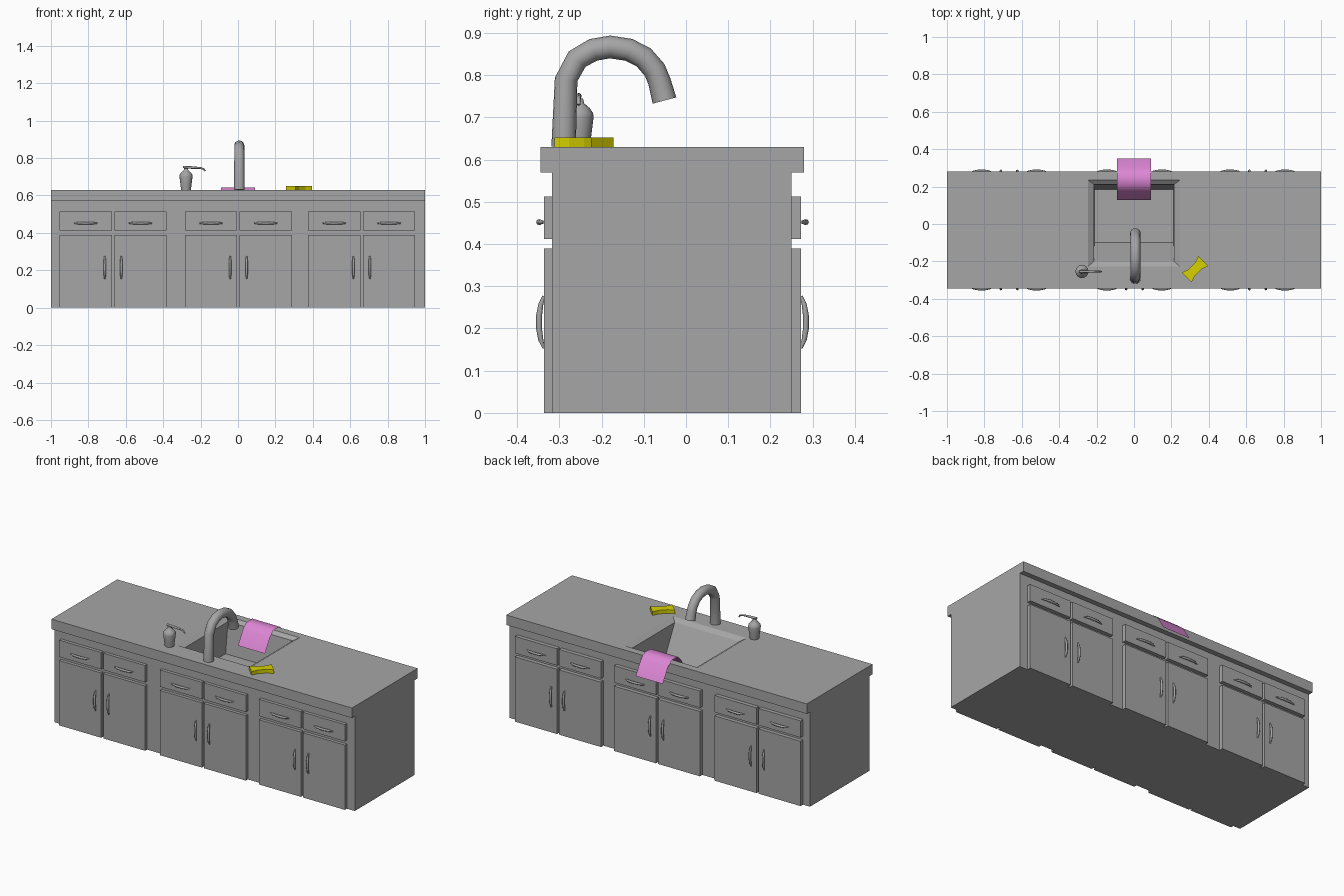
import bpy, bmesh, math
from mathutils import Vector, Matrix

if "Cube" in bpy.data.objects:
    bpy.data.objects.remove(bpy.data.objects["Cube"])


def material(name, rgb):
    m = bpy.data.materials.new(name)
    m.use_nodes = True
    m.diffuse_color = (*rgb, 1)
    m.node_tree.nodes["Principled BSDF"].inputs["Base Color"].default_value = (*rgb, 1)
    return m


GREY = material("grey", (0.38, 0.38, 0.38))
YELLOW = material("sponge yellow", (0.68, 0.64, 0.0))
PINK = material("towel pink", (0.72, 0.24, 0.66))


def finish(name, bm, mat=GREY, smooth=False, solid=True):
    if solid:
        bmesh.ops.recalc_face_normals(bm, faces=bm.faces)
    me = bpy.data.meshes.new(name)
    bm.to_mesh(me)
    bm.free()
    me.materials.append(mat)
    ob = bpy.data.objects.new(name, me)
    bpy.context.collection.objects.link(ob)
    if smooth:
        bpy.ops.object.select_all(action='DESELECT')
        ob.select_set(True)
        bpy.context.view_layer.objects.active = ob
        bpy.ops.object.shade_smooth_by_angle(angle=math.radians(50))
    return ob


def loft(loops, cap_first=True, cap_last=True):
    """Skin a list of equal-length closed loops of points."""
    bm = bmesh.new()
    rings = [[bm.verts.new(p) for p in loop] for loop in loops]
    n = len(rings[0])
    for a, b in zip(rings, rings[1:]):
        for i in range(n):
            j = (i + 1) % n
            bm.faces.new((a[i], a[j], b[j], b[i]))
    if cap_first:
        bm.faces.new(rings[0][::-1])
    if cap_last:
        bm.faces.new(rings[-1])
    return bm


def rect(x0, x1, y0, y1, z):
    return [(x0, y0, z), (x1, y0, z), (x1, y1, z), (x0, y1, z)]


def box(name, x0, x1, y0, y1, z0, z1):
    return finish(name, loft([rect(x0, x1, y0, y1, z0), rect(x0, x1, y0, y1, z1)]))


def tube(path, radii, side, sides=12):
    """Round tube along a planar path; side is the normal of that plane."""
    pts = [Vector(p) for p in path]
    side = Vector(side)
    loops = []
    for i, p in enumerate(pts):
        along = (pts[min(i + 1, len(pts) - 1)] - pts[max(i - 1, 0)]).normalized()
        out = along.cross(side)
        angles = [math.tau * k / sides for k in range(sides)]
        loops.append([p + radii[i] * (math.cos(a) * out + math.sin(a) * side) for a in angles])
    return loft(loops)


# Cabinet body, open under the worktop
FRONT, BACK = -0.318, 0.25
body = [rect(-1, 1, FRONT, BACK, z) for z in (0, 0.57)]
finish("cabinet_body", loft(body, cap_last=False))

# Worktop running into the sunken basin
finish("worktop_with_sink", loft([
    rect(-1, 1, FRONT, BACK, 0.57),
    rect(-1, 1, -0.345, 0.28, 0.57),
    rect(-1, 1, -0.345, 0.28, 0.63),
    rect(-0.245, 0.245, -0.228, 0.235, 0.63),
    rect(-0.215, 0.215, -0.2, 0.212, 0.612),
    rect(-0.212, 0.212, -0.1, 0.185, 0.43),
], cap_first=False))


def handle(name, x, y, z, out, vertical):
    """Bowed pull handle standing off a door or drawer face."""
    bow = [(-0.062, 0), (-0.042, 0.007), (-0.016, 0.011), (0.016, 0.011), (0.042, 0.007), (0.062, 0)]
    radii = [0.003, 0.006, 0.007, 0.007, 0.006, 0.003]
    if vertical:
        bm = tube([(x, y + out * d, z + s) for s, d in bow], radii, (1, 0, 0), 8)
    else:
        bm = tube([(x + s, y + out * d, z) for s, d in bow], radii, (0, 0, 1), 8)
    finish(name, bm, smooth=True)


# Doors, drawers and handles on both long faces
for face, wall, panel, out in (("front", FRONT, -0.337, -1), ("back", BACK, 0.273, 1)):
    y0, y1 = sorted((wall, panel))
    for group, middle in (("right", -0.668), ("middle", 0.002), ("left", 0.661)):
        for side, s in (("right", -1), ("left", 1)):
            tag = f"{face}_{group}_{side}"
            x0, x1 = sorted((middle + s * 0.007, middle + s * 0.286))
            box(tag + "_door", x0, x1, y0, y1, 0, 0.39)
            box(tag + "_drawer", x0, x1, y0, y1, 0.412, 0.513)
            handle(tag + "_door_handle", middle + s * 0.044, panel, 0.215, out, True)
            handle(tag + "_drawer_handle", (x0 + x1) / 2, panel, 0.452, out, False)

# Arched tap
arch = [(-0.29, 0.63), (-0.284, 0.79), (-0.258, 0.838), (-0.22, 0.86), (-0.18, 0.867),
        (-0.135, 0.86), (-0.1, 0.842), (-0.074, 0.812), (-0.063, 0.785), (-0.051, 0.74)]
finish("tap", tube([(0.007, y, z) for y, z in arch],
                   [0.029] + [0.027] * 8 + [0.029], (1, 0, 0), 16), smooth=True)

# Soap dispenser: turned bottle and bent spout
SX, SY = -0.278, -0.254
bottle = [(0.026, 0.63), (0.03, 0.66), (0.035, 0.7), (0.034, 0.71), (0.026, 0.722),
          (0.013, 0.733), (0.01, 0.745)]
finish("soap_bottle", tube([(SX, SY, z) for r, z in bottle],
                           [r for r, z in bottle], (0, 1, 0), 16), smooth=True)
spout = [(SX - 0.015, 0.752), (SX + 0.02, 0.75), (SX + 0.075, 0.747), (SX + 0.094, 0.742), (SX + 0.103, 0.73)]
finish("soap_spout", tube([(x, SY, z) for x, z in spout],
                          [0.006, 0.007, 0.005, 0.005, 0.004], (0, 1, 0), 8), smooth=True)

# Sponge with pinched long sides, turned on the worktop
outline = [(-0.062, -0.037), (-0.025, -0.024), (0.025, -0.024), (0.062, -0.037),
           (0.062, 0.037), (0.025, 0.024), (-0.025, 0.024), (-0.062, 0.037)]
sponge = loft([[(x, y, z) for x, y in outline] for z in (0, 0.022)])
sponge.transform(Matrix.Translation((0.326, -0.242, 0.63)) @ Matrix.Rotation(math.radians(45), 4, 'Z'))
finish("sponge", sponge, YELLOW)

# Towel: thin sheet draped over the back rim of the sink
drape = [(0.128, 0.533), (0.175, 0.612), (0.208, 0.643), (0.266, 0.643), (0.3, 0.615), (0.35, 0.533)]
bm = bmesh.new()
rows = [[bm.verts.new((x, y, z)) for x in (-0.09, 0.09)] for y, z in drape]
for a, b in zip(rows, rows[1:]):
    bm.faces.new((a[0], a[1], b[1], b[0]))
finish("towel", bm, PINK, smooth=True, solid=False)
